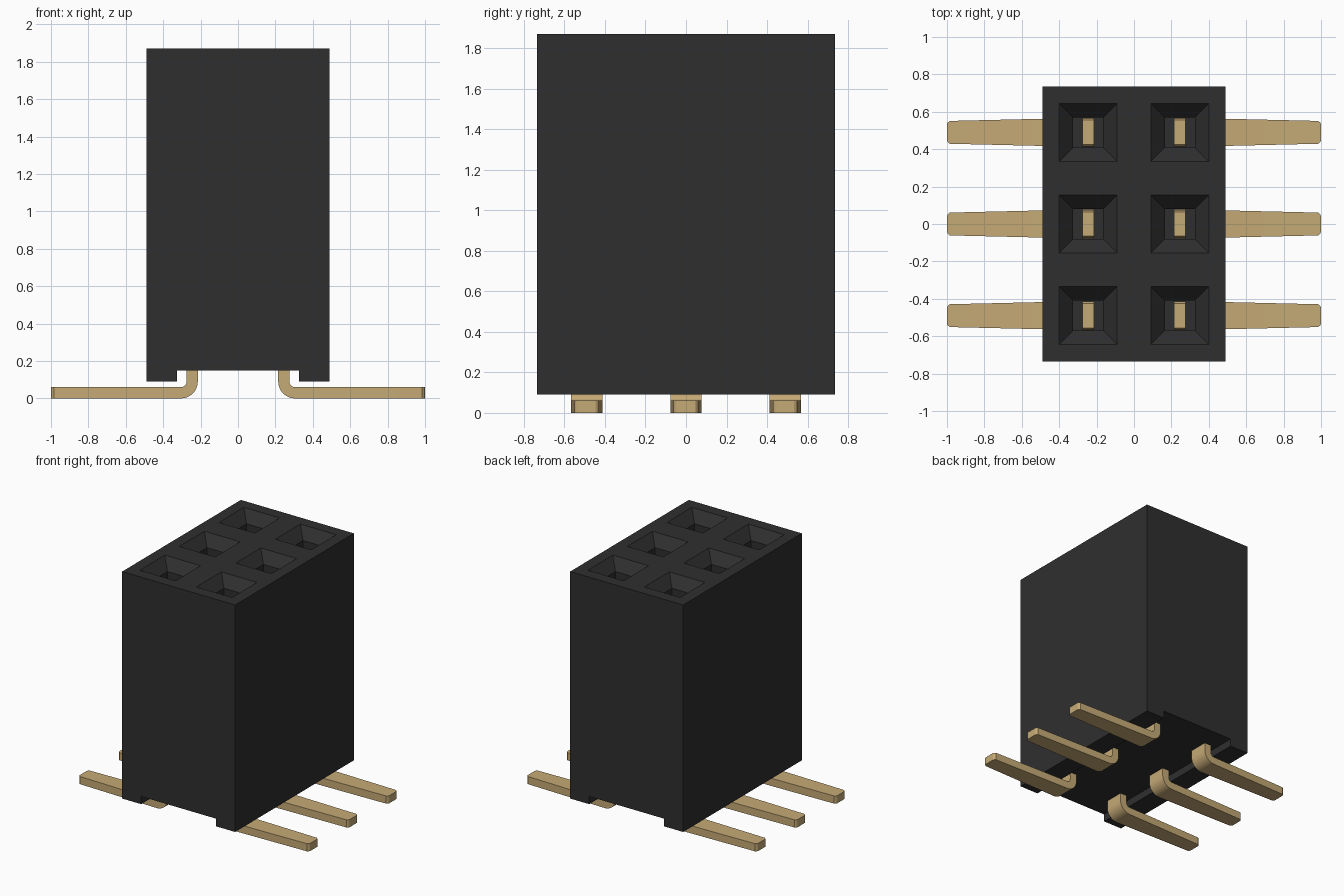
import bpy
import bmesh
import math

cube = bpy.data.objects.get("Cube")
if cube:
    bpy.data.objects.remove(cube, do_unlink=True)


def material(name, rgb, roughness):
    m = bpy.data.materials.new(name)
    m.use_nodes = True
    m.diffuse_color = (*rgb, 1)
    bsdf = m.node_tree.nodes["Principled BSDF"]
    bsdf.inputs["Base Color"].default_value = (*rgb, 1)
    bsdf.inputs["Roughness"].default_value = roughness
    return m


BLACK = material("black plastic", (0.028, 0.028, 0.029), 0.6)
GOLD = material("gold metal", (0.56, 0.40, 0.18), 0.4)

COLUMNS = (-0.245, 0.245)
ROWS = (-0.49, 0.0, 0.49)
HALF_X, HALF_Y, TOP = 0.49, 0.735, 1.87


def loft(bm, rings):
    """Join equal-sized rings of points into a capped solid."""
    loops = [[bm.verts.new(p) for p in ring] for ring in rings]
    n = len(loops[0])
    for a, b in zip(loops, loops[1:]):
        for i in range(n):
            j = (i + 1) % n
            bm.faces.new((a[i], a[j], b[j], b[i]))
    bm.faces.new(loops[0][::-1])
    bm.faces.new(loops[-1])


def finish(bm, name, mat):
    bmesh.ops.recalc_face_normals(bm, faces=bm.faces[:])
    mesh = bpy.data.meshes.new(name)
    bm.to_mesh(mesh)
    bm.free()
    mesh.materials.append(mat)
    ob = bpy.data.objects.new(name, mesh)
    bpy.context.collection.objects.link(ob)
    return ob


def activate(ob):
    bpy.ops.object.select_all(action='DESELECT')
    ob.select_set(True)
    bpy.context.view_layer.objects.active = ob


# Housing: block profile with a channel underneath, extruded front to back
profile = [(-HALF_X, 0.09), (-0.325, 0.09), (-0.325, 0.15), (0.325, 0.15),
           (0.325, 0.09), (HALF_X, 0.09), (HALF_X, TOP), (-HALF_X, TOP)]
bm = bmesh.new()
loft(bm, [[(x, y, z) for x, z in profile] for y in (-HALF_Y, HALF_Y)])
housing = finish(bm, "housing", BLACK)

# Socket cutters: square funnel leading into a straight shaft
bm = bmesh.new()
for cx in COLUMNS:
    for cy in ROWS:
        loft(bm, [[(cx + sx * h, cy + sy * h, z)
                   for sx, sy in ((-1, -1), (1, -1), (1, 1), (-1, 1))]
                  for z, h in ((0.5, 0.08), (TOP - 0.08, 0.08),
                               (TOP, 0.155), (TOP + 0.02, 0.155))])
cutter = finish(bm, "socket_cutter", BLACK)
cutter.hide_render = True
cut = housing.modifiers.new("sockets", 'BOOLEAN')
cut.operation = 'DIFFERENCE'
cut.solver = 'EXACT'
cut.object = cutter
activate(housing)
bpy.ops.object.modifier_apply(modifier=cut.name)
bpy.data.objects.remove(cutter, do_unlink=True)


# Pins: sections of (outer point, inner point, half width) along a bent strip
def pin_sections():
    sections = [((0.215, 1.30), (0.275, 1.30), 0.065),
                ((0.215, 1.28), (0.275, 1.28), 0.075)]
    cx, cz, steps = 0.305, 0.09, 8
    for i in range(steps + 1):
        a = math.pi + i / steps * math.pi / 2
        c, s = math.cos(a), math.sin(a)
        sections.append(((cx + 0.09 * c, cz + 0.09 * s),
                         (cx + 0.03 * c, cz + 0.03 * s), 0.077))
    # Tapered foot with a clipped tip
    for x, w in ((0.985, 0.061), (0.995, 0.053), (1.0, 0.044)):
        sections.append(((x, 0.0), (x, 0.06), w))
    return sections


for side, sx in (("right", -1), ("left", 1)):
    for row, cy in zip(("front", "middle", "back"), ROWS):
        bm = bmesh.new()
        loft(bm, [[(sx * o[0], cy - w, o[1]), (sx * o[0], cy + w, o[1]),
                   (sx * n[0], cy + w, n[1]), (sx * n[0], cy - w, n[1])]
                  for o, n, w in pin_sections()])
        pin = finish(bm, f"pin_{row}_{side}", GOLD)
        activate(pin)
        bpy.ops.object.shade_smooth_by_angle(angle=math.radians(20))
